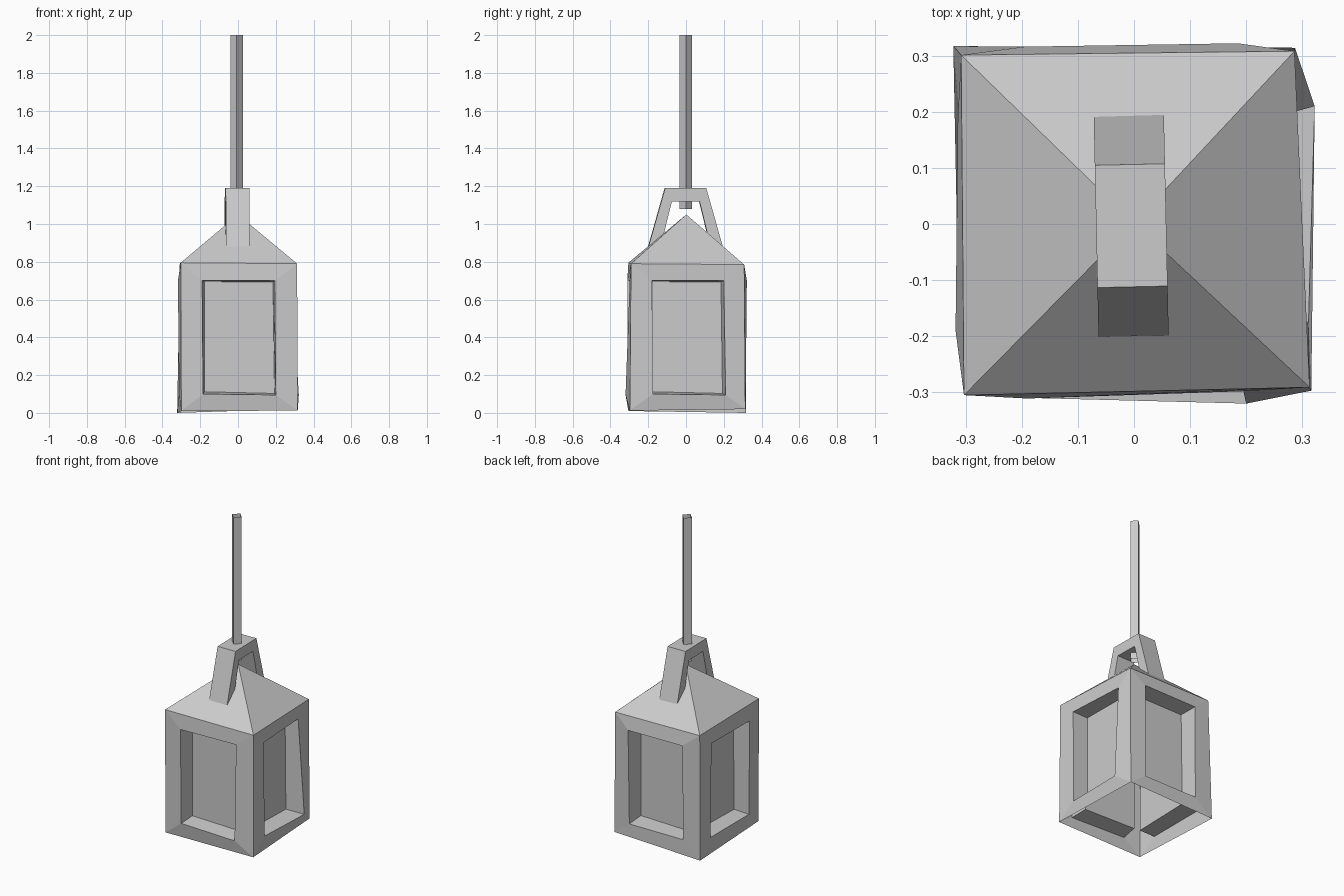
import bpy, bmesh
from math import radians

if "Cube" in bpy.data.objects:
    bpy.data.objects.remove(bpy.data.objects["Cube"])


def make_object(name, bm):
    bmesh.ops.remove_doubles(bm, verts=bm.verts, dist=0.0001)
    bmesh.ops.recalc_face_normals(bm, faces=bm.faces)
    mesh = bpy.data.meshes.new(name)
    bm.to_mesh(mesh)
    bm.free()
    obj = bpy.data.objects.new(name, mesh)
    bpy.context.collection.objects.link(obj)
    return obj


# Lantern housing: hand-cut open-bottomed shell with a pyramid roof
bm = bmesh.new()
low = [(-.300, -.305, .01), (.316, -.297, .012), (.287, .314, .02), (-.322, .317, .0)]
high = [(-.303, -.305, .795), (.313, -.291, .79), (.286, .308, .785), (-.308, .301, .79)]
low = [bm.verts.new(p) for p in low]
high = [bm.verts.new(p) for p in high]
apex = bm.verts.new((0, 0.002, 1.05))

# Each wall: window corners as (along, outward, z), anticlockwise from lower left
windows = [
    [(-.185, .310, .10), (.20, .320, .095), (.195, .298, .70), (-.19, .311, .70)],
    [(-.175, .311, .10), (.21, .322, .095), (.20, .286, .70), (-.18, .308, .70)],
    [(-.18, .316, .10), (.20, .314, .10), (.195, .316, .70), (-.185, .322, .70)],
    [(-.20, .312, .10), (.19, .312, .10), (.19, .318, .70), (-.19, .314, .70)],
]
# Recessed panes: shared (along, z) outline and distance from the centre per wall
pane = [(-.177, .112), (.193, .103), (.185, .692), (-.177, .695)]
pane_distance = [.208, .204, .204, .206]
directions = [((1, 0), (0, -1)), ((0, 1), (1, 0)), ((-1, 0), (0, 1)), ((0, -1), (-1, 0))]

for i, (corners, dist, (t, n)) in enumerate(zip(windows, pane_distance, directions)):
    j = (i + 1) % 4

    def place(u, d, z):
        return bm.verts.new((t[0] * u + n[0] * d, t[1] * u + n[1] * d, z))

    outer = [low[i], low[j], high[j], high[i]]
    rim = [place(*c) for c in corners]
    panel = [place(u, dist, z) for u, z in pane]
    for k in range(4):
        m = (k + 1) % 4
        bm.faces.new((outer[k], outer[m], rim[m], rim[k]))
        bm.faces.new((rim[k], rim[m], panel[m], panel[k]))
    bm.faces.new(panel)
    bm.faces.new((high[i], high[j], apex))
make_object("lantern_housing", bm)

# Carrying bracket: trapezoid arch profile extruded across x
bm = bmesh.new()
half = [(.197, .88), (.109, 1.19), (.073, 1.12), (.115, .95)]
rings = []
for x in (-.0625, .0625):
    right = [bm.verts.new((x, y, z)) for y, z in half]
    left = [bm.verts.new((x, -y, z)) for y, z in half]
    bm.faces.new(right)
    bm.faces.new(left[::-1])
    bm.faces.new((right[1], left[1], left[2], right[2]))
    # loop order: up the right leg outside, over, and back along the inside
    rings.append([right[0], right[1], left[1], left[0],
                  left[3], left[2], right[2], right[3]])
a, b = rings
for k in range(8):
    m = (k + 1) % 8
    bm.faces.new((a[k], a[m], b[m], b[k]))
bracket = make_object("bracket", bm)
bracket.location = (-.005, -.003, 0)
bracket.rotation_euler.z = radians(1.25)

# Hanging rod: open four-sided tube, corner to the front
bpy.ops.mesh.primitive_cylinder_add(vertices=4, radius=0.034, depth=0.92,
                                    end_fill_type='NOTHING', location=(-.007, -.001, 1.54))
bpy.context.object.name = "hanging_rod"
